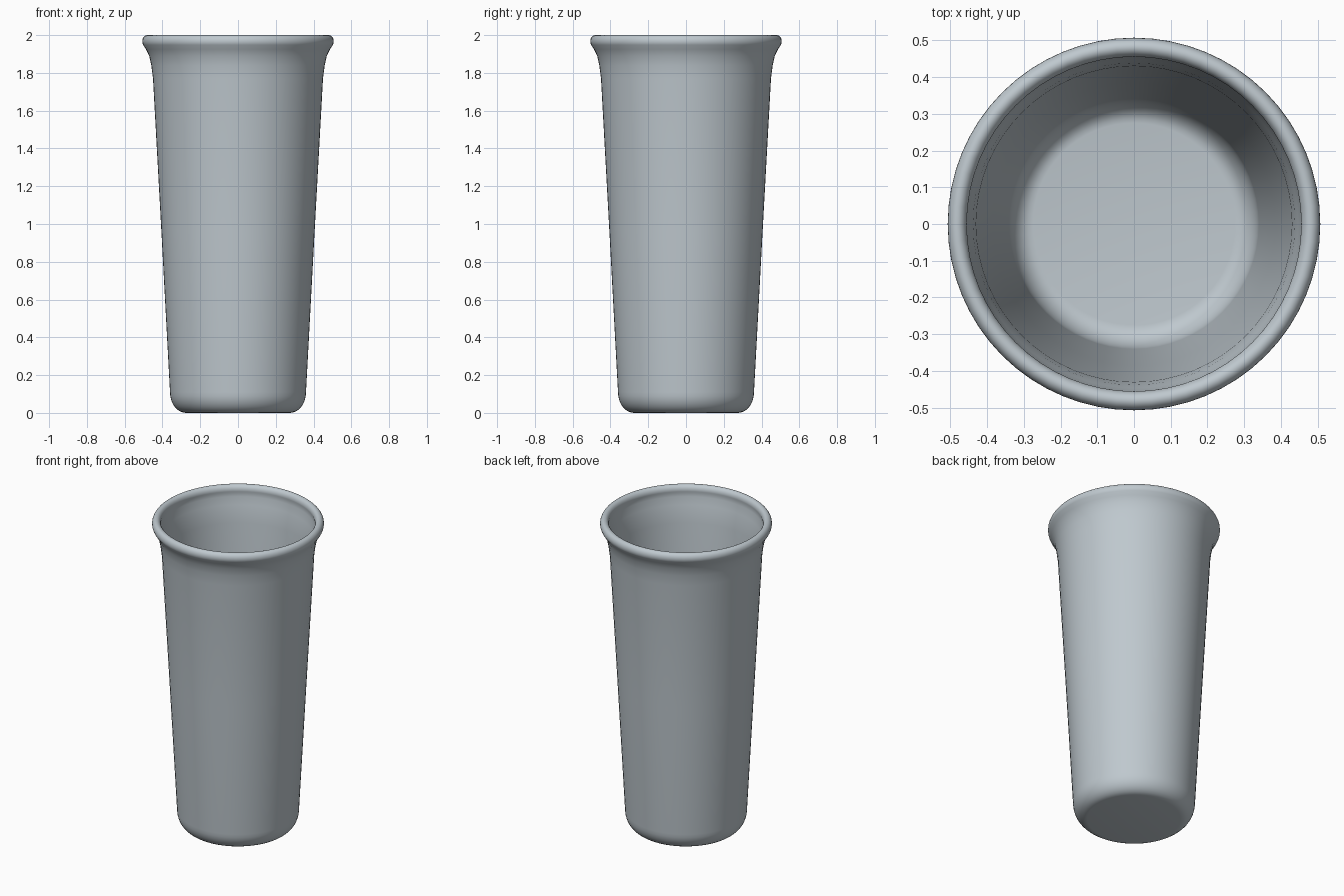
import bpy, bmesh, math

cube = bpy.data.objects.get("Cube")
if cube:
    bpy.data.objects.remove(cube, do_unlink=True)

# Single cool grey finish
grey = bpy.data.materials.new("cool_grey")
grey.use_nodes = True
colour = (0.52, 0.58, 0.62, 1.0)
grey.diffuse_color = colour
grey.node_tree.nodes["Principled BSDF"].inputs["Base Color"].default_value = colour


def lathe(name, profile, sides=64):
    """Revolve a (radius, height) profile around z."""
    bm = bmesh.new()
    verts = [bm.verts.new((r, 0, z)) for r, z in profile]
    edges = [bm.edges.new(pair) for pair in zip(verts, verts[1:])]
    bmesh.ops.spin(bm, geom=verts + edges, cent=(0, 0, 0), axis=(0, 0, 1),
                   angle=math.tau, steps=sides)
    bmesh.ops.remove_doubles(bm, verts=bm.verts, dist=0.0005)
    bmesh.ops.recalc_face_normals(bm, faces=bm.faces)
    mesh = bpy.data.meshes.new(name)
    bm.to_mesh(mesh)
    bm.free()
    mesh.materials.append(grey)
    obj = bpy.data.objects.new(name, mesh)
    bpy.context.collection.objects.link(obj)
    bpy.context.view_layer.objects.active = obj
    obj.select_set(True)
    bpy.ops.object.shade_smooth_by_angle(angle=math.radians(50))
    obj.select_set(False)
    return obj


def arc(radius, height, width, tall, start, end, steps):
    """Elliptical arc of profile points, angles in degrees."""
    angles = [math.radians(start + (end - start) * i / steps) for i in range(steps + 1)]
    return [(radius + width * math.cos(a), height + tall * math.sin(a)) for a in angles]


# Outside: flat base, rounded foot, tapered wall and flared lip
outer = [(0, 0)] + arc(0.275, 0.11, 0.085, 0.11, -90, 0, 8)
outer += [(0.405, 0.95), (0.45, 1.77), (0.459, 1.84), (0.47, 1.89), (0.487, 1.925)]

# Rolled rim bead
rim = arc(0.481, 1.967, 0.026, 0.033, -35, 205, 14)

# Inside: matching wall and rounded floor
inner = [(0.456, 1.93), (0.446, 1.88), (0.438, 1.84), (0.43, 1.77), (0.385, 0.95)]
inner += arc(0.275, 0.12, 0.065, 0.1, 0, -90, 8) + [(0, 0.02)]

lathe("tumbler_cup", outer + rim + inner)
